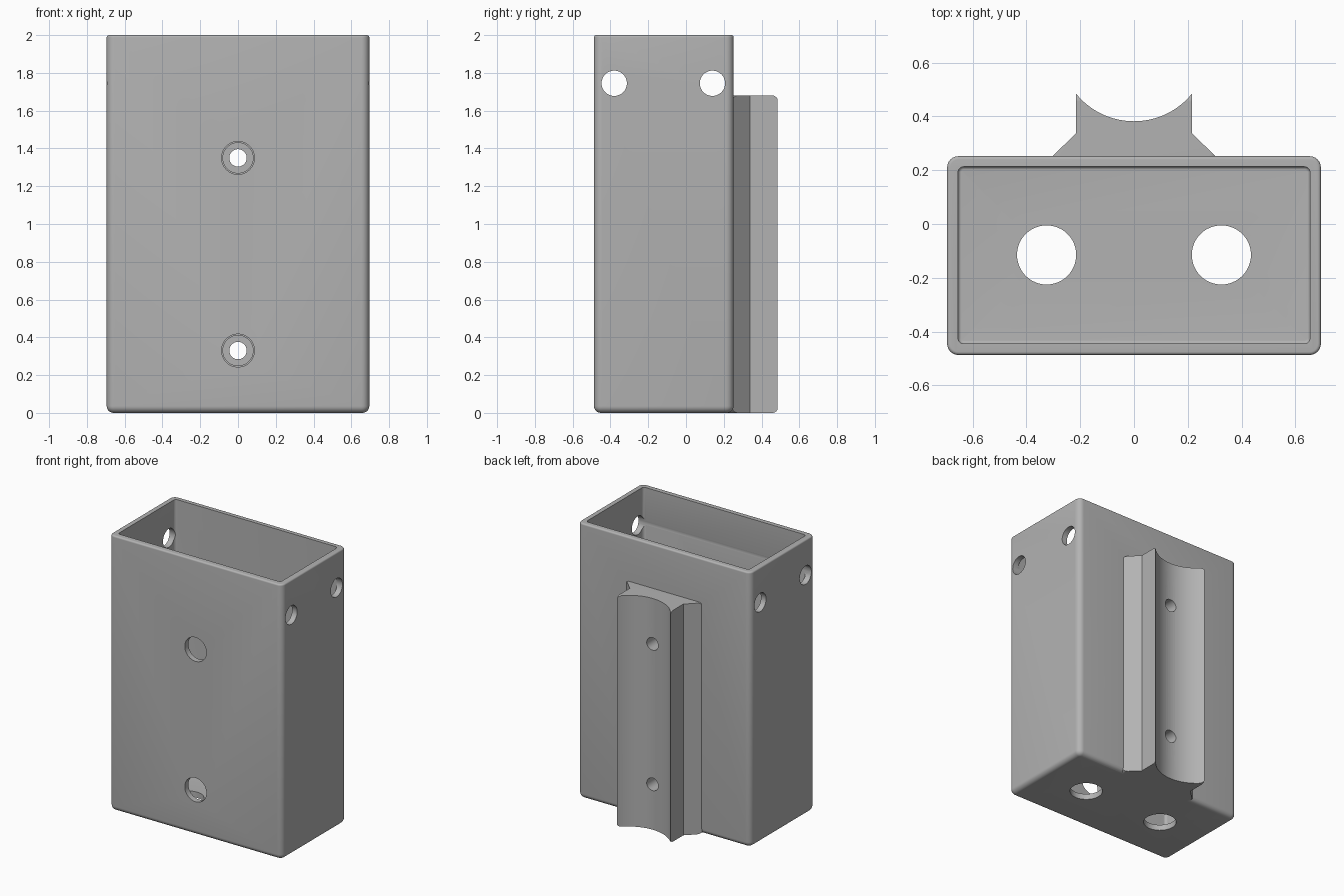
import bpy, bmesh, math
from mathutils import Matrix, Vector

cube = bpy.data.objects.get("Cube")
if cube:
    bpy.data.objects.remove(cube, do_unlink=True)

grey = bpy.data.materials.new("matte grey")
grey.use_nodes = True
GREY = (0.45, 0.45, 0.45, 1)
grey.diffuse_color = GREY
grey.node_tree.nodes["Principled BSDF"].inputs["Base Color"].default_value = GREY


def finish(bm, name):
    bmesh.ops.recalc_face_normals(bm, faces=bm.faces)
    mesh = bpy.data.meshes.new(name)
    bm.to_mesh(mesh)
    bm.free()
    mesh.materials.append(grey)
    obj = bpy.data.objects.new(name, mesh)
    bpy.context.collection.objects.link(obj)
    return obj


def rounded_box(name, lo, hi, side, bottom=0, top=0):
    """Box with separate radii for upright, bottom and top edges."""
    lo, hi = Vector(lo), Vector(hi)
    bm = bmesh.new()
    bmesh.ops.create_cube(bm, size=1)
    for v in bm.verts:
        v.co = Vector((lo[i] + hi[i]) / 2 + v.co[i] * (hi[i] - lo[i]) for i in range(3))

    def bevel(edges, radius):
        if radius:
            bmesh.ops.bevel(bm, geom=edges, offset=radius, segments=6,
                            profile=0.5, affect='EDGES', clamp_overlap=True)

    bevel([e for e in bm.edges if abs(e.verts[0].co.z - e.verts[1].co.z) > 0.1], side)
    for z, radius in ((lo.z, bottom), (hi.z, top)):
        bevel([e for e in bm.edges if all(abs(v.co.z - z) < 1e-5 for v in e.verts)], radius)
    return finish(bm, name)


def cylinder(name, radius, start, end):
    start, end = Vector(start), Vector(end)
    axis = end - start
    bm = bmesh.new()
    turn = axis.to_track_quat('Z', 'Y').to_matrix().to_4x4()
    bmesh.ops.create_cone(bm, cap_ends=True, segments=48, radius1=radius, radius2=radius,
                          depth=axis.length,
                          matrix=Matrix.Translation((start + end) / 2) @ turn)
    return finish(bm, name)


def prism(name, outline, z0, z1):
    bm = bmesh.new()
    face = bm.faces.new([bm.verts.new((x, y, z0)) for x, y in outline])
    made = bmesh.ops.extrude_face_region(bm, geom=[face])["geom"]
    bmesh.ops.translate(bm, vec=(0, 0, z1 - z0),
                        verts=[g for g in made if isinstance(g, bmesh.types.BMVert)])
    return finish(bm, name)


def combine(target, other, operation):
    mod = target.modifiers.new(operation.lower(), 'BOOLEAN')
    mod.operation, mod.solver, mod.object = operation, 'EXACT', other
    bpy.context.view_layer.objects.active = target
    bpy.ops.object.modifier_apply(modifier=mod.name)
    bpy.data.objects.remove(other, do_unlink=True)


# Outer case
case = rounded_box("open_case", (-0.695, -0.487, 0), (0.695, 0.252, 2), 0.042, 0.036, 0.012)

# Flared rear mount with a concave cradle for a pole
radius, centre_y, half = 0.278, 0.66, 0.215
sweep = math.asin(half / radius)
arc = [(radius * math.sin(a), centre_y - radius * math.cos(a))
       for a in (sweep * (1 - i / 12) for i in range(25))]
mount = prism("rear_mount", [(-0.305, 0.1), (-0.305, 0.25), (-half, 0.338)] + arc[::-1]
              + [(half, 0.338), (0.305, 0.25), (0.305, 0.1)], 0, 1.68)
rounding = rounded_box("mount_rounding", (-0.31, 0.05, 0), (0.31, 0.487, 1.68),
                       0.036, 0.03, 0.03)
combine(mount, rounding, 'INTERSECT')
combine(case, mount, 'UNION')

# Hollow interior
cavity = rounded_box("cavity", (-0.654, -0.445, 0.042), (0.654, 0.213, 2.1), 0.02, 0.012)
combine(case, cavity, 'DIFFERENCE')

# Screw holes with wide access holes through the front wall and shallow seats behind
for z in (0.33, 1.35):
    combine(case, cylinder("access_hole", 0.087, (0, -0.6, z), (0, -0.2, z)), 'DIFFERENCE')
    combine(case, cylinder("screw_seat", 0.08, (0, 0.1, z), (0, 0.26, z)), 'DIFFERENCE')
    combine(case, cylinder("screw_hole", 0.046, (0, 0.1, z), (0, 0.6, z)), 'DIFFERENCE')

# Strap holes through both side walls
for y in (-0.38, 0.14):
    combine(case, cylinder("strap_hole", 0.067, (-0.9, y, 1.745), (0.9, y, 1.745)), 'DIFFERENCE')

# Openings in the floor
for x in (-0.325, 0.325):
    combine(case, cylinder("floor_hole", 0.11, (x, -0.115, -0.1), (x, -0.115, 0.2)), 'DIFFERENCE')

# Smooth the rounded edges and keep the hard ones
bpy.ops.object.select_all(action='DESELECT')
case.select_set(True)
bpy.context.view_layer.objects.active = case
bpy.ops.object.shade_smooth_by_angle(angle=math.radians(30))
